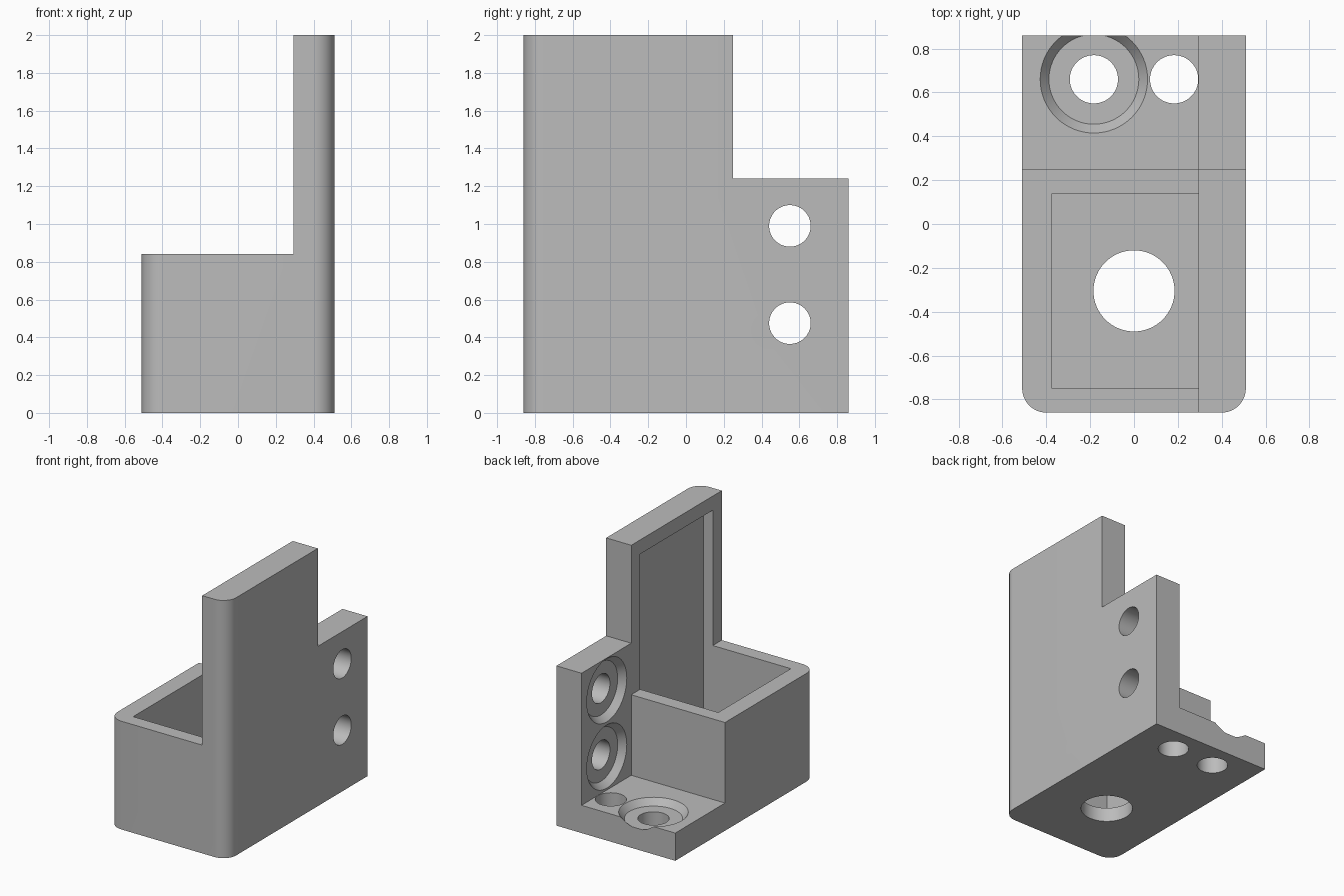
import bpy
import bmesh
from math import cos, sin, pi
from mathutils import Matrix, Vector

cube = bpy.data.objects.get("Cube")
if cube:
    bpy.data.objects.remove(cube, do_unlink=True)

# Main dimensions
HX, HY, TOP = 0.51, 0.86, 2.0
RADIUS = 0.11
PLATE = 0.215             # thickness of the wall and the flange
INNER = HX - PLATE        # inner face of the tall wall
BOX_BACK, BOX_TOP, EAR_TOP = 0.25, 0.84, 1.24
RIM = 0.11

grey = bpy.data.materials.new("grey")
grey.use_nodes = True
colour = (0.5, 0.5, 0.5, 1)
grey.diffuse_color = colour
grey.node_tree.nodes["Principled BSDF"].inputs["Base Color"].default_value = colour


def make_object(name, bm):
    bmesh.ops.recalc_face_normals(bm, faces=bm.faces)
    mesh = bpy.data.meshes.new(name)
    bm.to_mesh(mesh)
    bm.free()
    mesh.materials.append(grey)
    obj = bpy.data.objects.new(name, mesh)
    bpy.context.collection.objects.link(obj)
    return obj


def block(name, low, high):
    low, high = Vector(low), Vector(high)
    bm = bmesh.new()
    bmesh.ops.create_cube(bm, size=1, matrix=Matrix.Translation((low + high) / 2)
                          @ Matrix.Diagonal((*(high - low), 1)))
    return make_object(name, bm)


def cone(name, start, end, r1, r2):
    start, end = Vector(start), Vector(end)
    axis = end - start
    turn = axis.to_track_quat("Z", "Y").to_matrix().to_4x4()
    bm = bmesh.new()
    bmesh.ops.create_cone(bm, cap_ends=True, segments=64, radius1=r1, radius2=r2,
                          depth=axis.length,
                          matrix=Matrix.Translation((start + end) / 2) @ turn)
    return make_object(name, bm)


def screw_hole(name, surface, normal, sunk=True):
    """Through hole in a plate, with an optional tapered seat."""
    p, n = Vector(surface), Vector(normal)
    cutters = [cone(name, p - n * 0.3, p + n * 0.05, 0.11, 0.11)]
    if sunk:
        cutters.append(cone(name + "_seat", p - n * 0.05, p + n * 0.01, 0.205, 0.253))
    return cutters


# Full-height bracket body with rounded front corners
bm = bmesh.new()
outline = [(HX, HY), (-HX, HY)]
for cx, start in ((-HX + RADIUS, pi), (HX - RADIUS, 1.5 * pi)):
    for i in range(17):
        a = start + i * pi / 32
        outline.append((cx + RADIUS * cos(a), -HY + RADIUS + RADIUS * sin(a)))
base = bm.faces.new([bm.verts.new((x, y, 0)) for x, y in outline])
raised = bmesh.ops.extrude_face_region(bm, geom=[base])["geom"]
bmesh.ops.translate(bm, vec=(0, 0, TOP),
                    verts=[v for v in raised if isinstance(v, bmesh.types.BMVert)])
bracket = make_object("bracket", bm)

# Steps, open box cavity with its pocket in the wall, and all holes
cutters = [
    block("space_above_box", (-1, -1, BOX_TOP), (INNER, 1, 3)),
    block("space_above_flange", (-1, BOX_BACK, PLATE), (INNER, 1, 3)),
    block("space_above_ear", (-1, BOX_BACK, EAR_TOP), (1, 1, 3)),
    block("cavity", (-0.375, -HY + RIM, RIM), (0.375, BOX_BACK - RIM, TOP - RIM)),
    cone("cable_hole", (0, -0.305, -0.1), (0, -0.305, 0.2), 0.185, 0.185),
]
cutters += screw_hole("flange_hole", (-0.183, 0.66, PLATE), (0, 0, 1))
cutters += screw_hole("plain_hole", (0.183, 0.66, PLATE), (0, 0, 1), sunk=False)
for z in (0.475, 0.99):
    cutters += screw_hole("wall_hole", (INNER, 0.55, z), (-1, 0, 0))

bpy.ops.object.select_all(action="DESELECT")
bpy.context.view_layer.objects.active = bracket
bracket.select_set(True)
for cutter in cutters:
    mod = bracket.modifiers.new("cut", "BOOLEAN")
    mod.operation = "DIFFERENCE"
    mod.solver = "EXACT"
    mod.object = cutter
    bpy.ops.object.modifier_apply(modifier=mod.name)
    bpy.data.objects.remove(cutter, do_unlink=True)

bpy.ops.object.shade_smooth_by_angle(angle=pi / 6)
